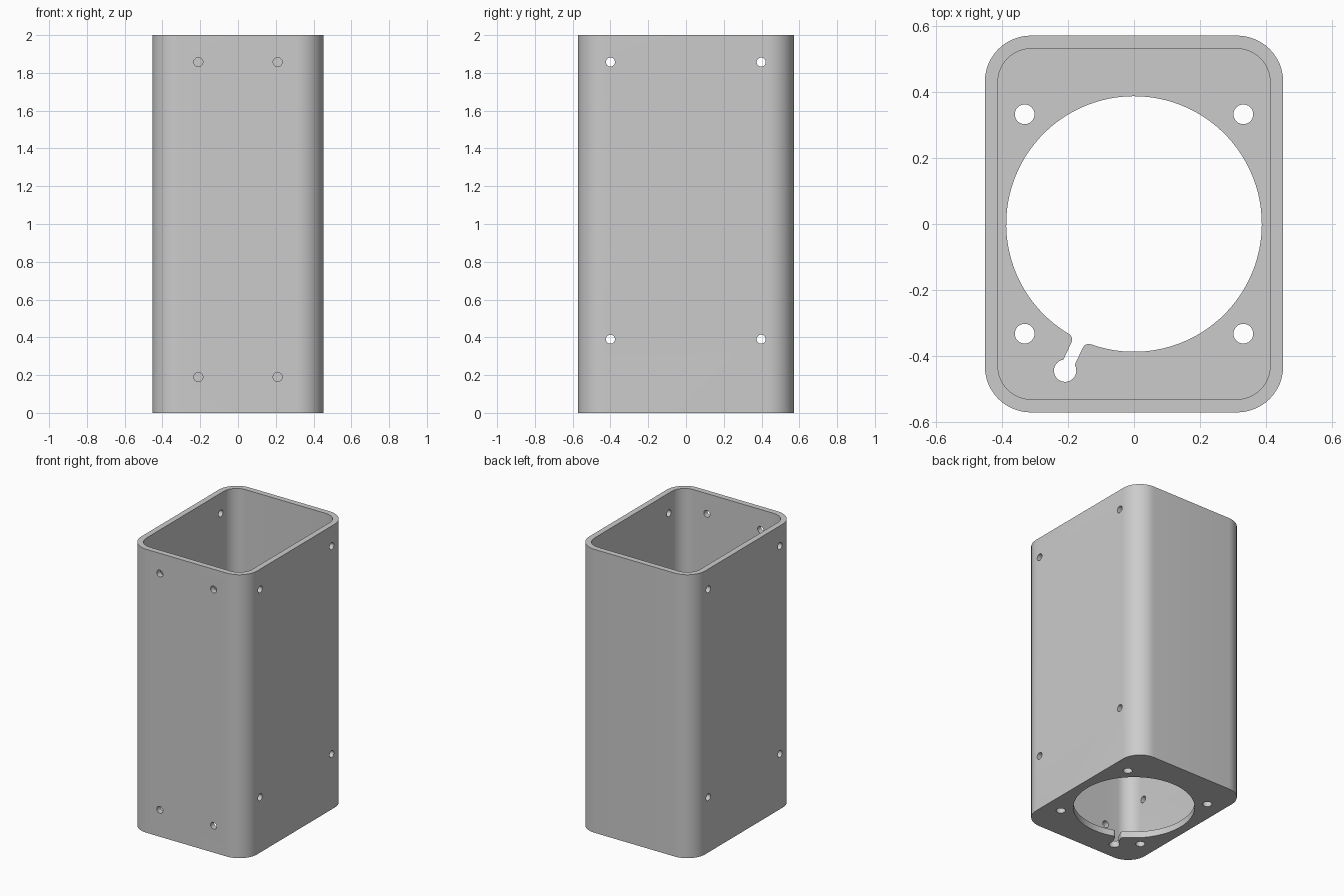
import bpy, bmesh, math
from mathutils import Vector, Matrix

old = bpy.data.objects.get("Cube")
if old:
    bpy.data.objects.remove(old, do_unlink=True)

HALF_X, HALF_Y, HEIGHT = 0.453, 0.572, 2.0
WALL, FLOOR, CORNER = 0.04, 0.045, 0.14

grey = bpy.data.materials.new("plain grey")
grey.use_nodes = True
grey.diffuse_color = (0.6, 0.6, 0.6, 1)
grey.node_tree.nodes["Principled BSDF"].inputs["Base Color"].default_value = (0.6, 0.6, 0.6, 1)


def arc(cx, cy, r, start, end, steps):
    return [(cx + r * math.cos(start + (end - start) * i / steps),
             cy + r * math.sin(start + (end - start) * i / steps)) for i in range(steps + 1)]


def rounded_rect(hx, hy, r):
    pts = []
    for i, (sx, sy) in enumerate([(1, 1), (-1, 1), (-1, -1), (1, -1)]):
        a = i * math.pi / 2
        pts += arc(sx * (hx - r), sy * (hy - r), r, a, a + math.pi / 2, 12)
    return pts


def prism(name, outline, z0, z1, matrix=Matrix()):
    """Extrude a closed outline from z0 to z1."""
    bm = bmesh.new()
    face = bm.faces.new([bm.verts.new((x, y, z0)) for x, y in outline])
    top = bmesh.ops.extrude_face_region(bm, geom=[face])["geom"]
    bmesh.ops.translate(bm, verts=[v for v in top if isinstance(v, bmesh.types.BMVert)],
                        vec=Vector((0, 0, z1 - z0)))
    bmesh.ops.recalc_face_normals(bm, faces=bm.faces)
    bm.transform(matrix)
    mesh = bpy.data.meshes.new(name)
    bm.to_mesh(mesh)
    bm.free()
    mesh.materials.append(grey)
    obj = bpy.data.objects.new(name, mesh)
    bpy.context.collection.objects.link(obj)
    return obj


def cut(target, cutter):
    cutter.hide_render = True
    bpy.context.view_layer.objects.active = target
    mod = target.modifiers.new("cut", "BOOLEAN")
    mod.operation, mod.solver, mod.object = "DIFFERENCE", "EXACT", cutter
    bpy.ops.object.modifier_apply(modifier=mod.name)
    bpy.data.objects.remove(cutter, do_unlink=True)


def hole_outline(r, steps=24):
    return arc(0, 0, r, 0, 2 * math.pi, steps)[:-1]


# Open-topped housing
housing = prism("housing", rounded_rect(HALF_X, HALF_Y, CORNER), 0, HEIGHT)
cut(housing, prism("cavity", rounded_rect(HALF_X - WALL, HALF_Y - WALL, CORNER - WALL),
                   FLOOR, HEIGHT + 0.1))

# Floor opening: large circle joined by a filleted slot to a small relief hole
BIG, SMALL, SLOT, FILLET, REACH = 0.388, 0.034, 0.019, 0.02, 0.492
lip_y = SLOT + FILLET
lip_x = math.sqrt((BIG + FILLET) ** 2 - lip_y ** 2)
lip = math.asin(lip_y / (BIG + FILLET))
neck = math.asin(SLOT / SMALL)
opening = arc(0, 0, BIG, lip, 2 * math.pi - lip, 96)
opening += arc(lip_x, -lip_y, FILLET, math.pi - lip, math.pi / 2, 8)
opening += arc(REACH, 0, SMALL, neck - math.pi, math.pi - neck, 24)
opening += arc(lip_x, lip_y, FILLET, -math.pi / 2, lip - math.pi, 8)
turn = Matrix.Rotation(math.atan2(-0.445, -0.209), 4, "Z")
cut(housing, prism("floor_opening", opening, -0.1, FLOOR + 0.1, turn))

# Floor mounting holes
for sx in (-1, 1):
    for sy in (-1, 1):
        place = Matrix.Translation((sx * 0.332, sy * 0.333, 0))
        cut(housing, prism("mount_hole", hole_outline(0.03), -0.1, FLOOR + 0.1, place))

# Screw holes through both side walls
for y in (-0.4, 0.398):
    for z in (0.39, 1.857):
        place = Matrix.Translation((0, y, z)) @ Matrix.Rotation(math.pi / 2, 4, "Y")
        cut(housing, prism("side_hole", hole_outline(0.024), -1, 1, place))

# Screw holes through the front wall only
for x in (-0.21, 0.21):
    for z in (0.19, 1.857):
        place = Matrix.Translation((x, -HALF_Y, z)) @ Matrix.Rotation(math.pi / 2, 4, "X")
        cut(housing, prism("front_hole", hole_outline(0.024), -0.1, 0.1, place))

# Smooth rounded corners, sharp rims
bpy.ops.object.select_all(action="DESELECT")
housing.select_set(True)
bpy.context.view_layer.objects.active = housing
bpy.ops.object.shade_smooth_by_angle(angle=math.radians(30))
